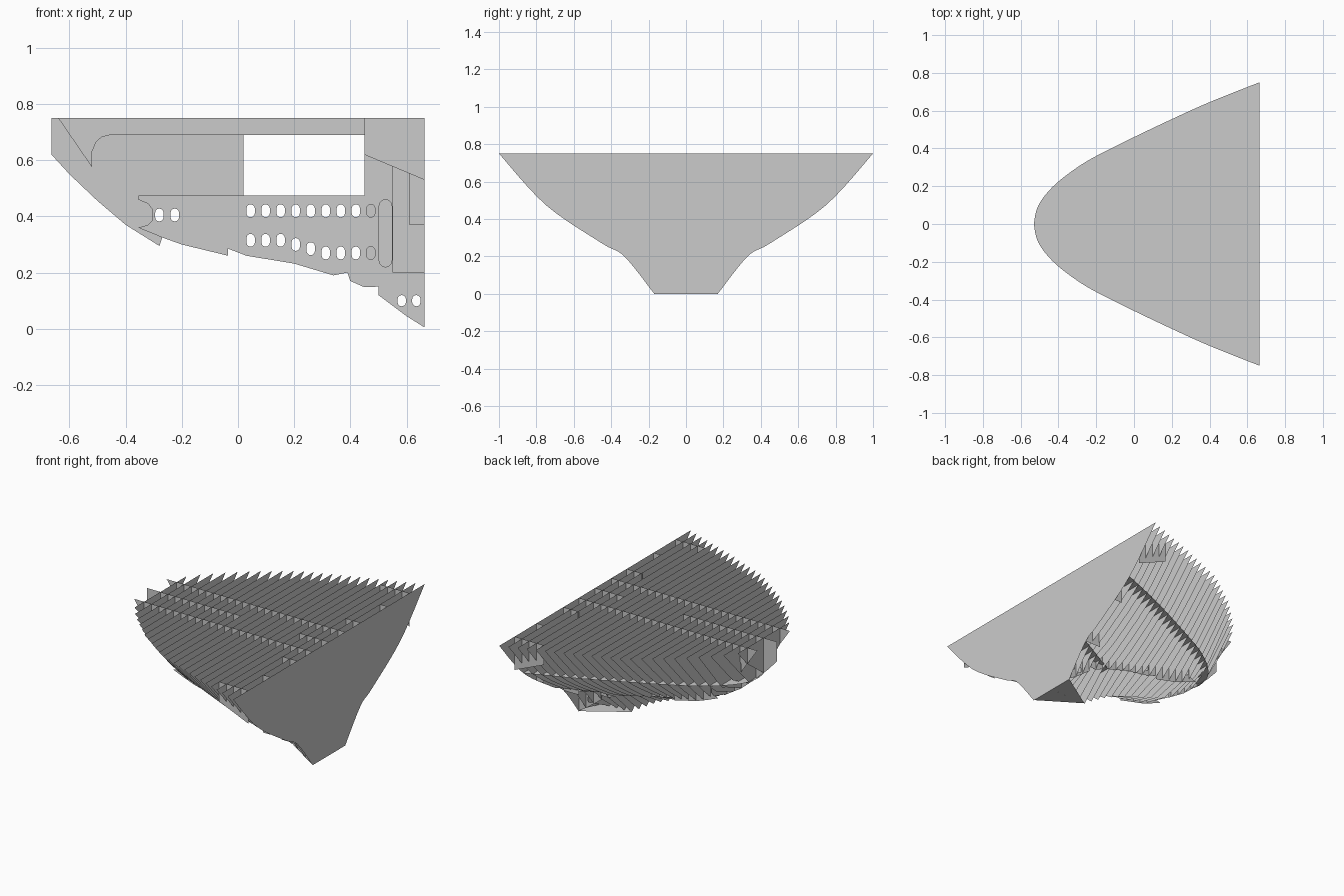
import bpy, bmesh, math

if "Cube" in bpy.data.objects:
    bpy.data.objects.remove(bpy.data.objects["Cube"])

# hull lines: value against x, from bow to cut face
TOP = [(-.664, .13), (-.64, .17), (-.5, .36), (-.3, .55), (-.05, .73), (.3, .87), (.664, 1)]
DECK = [(-.53, 0), (-.52, .06), (-.5, .11), (-.46, .165), (-.4, .225), (-.3, .30), (-.2, .36),
        (0, .46), (.2, .555), (.4, .645), (.664, .75)]
LOW = [(.34, .16), (.45, .215), (.55, .27), (.664, .33)]
MID = [(.1, .23), (.3, .31), (.5, .385), (.664, .45)]
KEEL = [(-.664, .62), (-.6, .55), (-.5, .455), (-.4, .37), (-.28, .295), (-.1, .23),
        (0, .2), (.22, .11), (.4, 0), (.664, 0)]
BUTTOCK = [(-.64, .75), (-.52, .575), (-.4, .44), (-.27, .33), (-.2, .305), (-.03, .27),
           (.2, .23), (.34, .19), (.5, .13), (.6, .045), (.664, 0)]
HW = .17          # offset of the inner girders


def at(table, x):
    if x < table[0][0] - 1e-6:
        return None
    for (a, p), (b, q) in zip(table, table[1:]):
        if x <= b + 1e-6:
            return p + (q - p) * (x - a) / (b - a)
    return table[-1][1]


def spline(pts, n=6):
    p = [pts[0]] + pts + [pts[-1]]
    out = []
    for i in range(1, len(p) - 2):
        for k in range(n):
            t = k / n
            out.append(tuple(.5 * (2 * b + (c - a) * t + (2 * a - 5 * b + 4 * c - d) * t * t
                                   + (3 * b - a - 3 * c + d) * t ** 3)
                             for a, b, c, d in zip(*p[i - 1:i + 3])))
    return out + [pts[-1]]


def sheet(name, loops, place):
    """Flat sheet from an outer loop and hole loops, placed in 3D."""
    bm = bmesh.new()
    edges = []
    for loop in loops:
        vs = [bm.verts.new((u, v, 0)) for u, v in loop]
        edges += [bm.edges.new((vs[i - 1], vs[i])) for i in range(len(vs))]
    bmesh.ops.triangle_fill(bm, edges=edges, use_beauty=True, use_dissolve=False)
    for v in bm.verts:
        v.co = place(v.co.x, v.co.y)
    me = bpy.data.meshes.new(name)
    bm.to_mesh(me)
    bm.free()
    bpy.context.collection.objects.link(bpy.data.objects.new(name, me))


def slot(cx, cz, w=.03, h=.046):
    r = w / 2
    return [(cx + r * math.cos(a), cz + r * math.sin(a) + (h / 2 - r) * (1 if i < 7 else -1))
            for i, a in enumerate([math.pi * k / 6 for k in range(7)]
                                  + [math.pi * k / 6 for k in range(6, 13)])]


# transverse frames, the last one being the closed cut face
for k in range(24):
    x = .664 - .0535 * k
    zc = at(KEEL, x)
    pts = [(HW, at(BUTTOCK, x))]
    for table, z in ((LOW, .2), (MID, .27), (DECK, .475)):
        y = at(table, x)
        if y and abs(y - HW) > .025 and z > zc + .005:
            pts.append((y, z))
    pts = sorted(pts + [(at(TOP, x), .75)])
    if pts[0][0] < HW:
        half = [(0, zc)] + pts
    else:
        half = [(0, zc)] + spline(pts)
    outline = half + [(-y, z) for y, z in reversed(half[1:])]
    sheet("frame_%02d" % k, [outline], lambda u, v, x=x: (x, u, v))


# horizontal plates: main deck, lower deck, keel sole
def plate(name, half, z):
    other = [(x, -y) for x, y in reversed(half) if y > 0]
    sheet(name, [half + other], lambda u, v: (u, v, z))


plate("main_deck", spline(DECK, 4), .475)
plate("lower_deck", LOW, .2)
plate("keel_sole", [(.4, 0), (.664, HW)], .002)

# inner girders with lightening holes
inner = [(-.64, .75), (-.52, .575), (-.52, .63), (-.505, .665), (-.485, .683), (-.455, .69),
         (.45, .69), (.45, .475), (-.355, .475), (-.355, .46), (-.32, .445), (-.305, .425),
         (-.305, .385), (-.32, .37), (-.355, .36), (-.27, .325), (-.2, .30), (-.035, .26),
         (-.035, .285), (.03, .26), (.2, .232), (.34, .19), (.39, .2), (.4, .17), (.45, .148),
         (.5, .15), (.5, .12), (.6, .045), (.664, .005), (.664, .75)]
low_z = [.315, .315, .315, .30, .285, .27, .27, .27, .27]
holes = [slot(.045 + .0535 * i, .42) for i in range(9)]
holes += [slot(.045 + .0535 * i, z) for i, z in enumerate(low_z)]
holes += [slot(.583, .10, .03, .04), slot(.635, .10, .03, .04), slot(-.28, .405),
          slot(-.225, .405), slot(.525, .34, .045, .24)]
# outboard short girders: offset and outline
outer = {
    "mid_girder": (.33, [(.55, .2), (.664, .2), (.664, .75), (.55, .75)]),
    "side_girder": (.61, [(.61, .37), (.664, .37), (.664, .75), (.61, .75)]),
    "wing_girder": (.84, [(.45, .62), (.664, .53), (.664, .75), (.45, .75)]),
}
for s, side in ((1, "left"), (-1, "right")):
    sheet("inner_girder_" + side, [inner] + holes, lambda u, v: (u, s * HW, v))
    for name, (y, loop) in outer.items():
        sheet(name + "_" + side, [loop], lambda u, v: (u, s * y, v))

# centre girder in two lengths
bow = [(x, z) for x, z in KEEL if x < -.27]
sheet("centre_girder_bow",
      [[(-.664, .75)] + bow + [(-.27, .325), (-.3, .385), (-.3, .43), (-.355, .475),
                               (.02, .475), (.02, .75)]], lambda u, v: (u, 0, v))
sheet("centre_girder_aft",
      [[(.45, .75), (.45, .19), (.48, .18), (.5, .15), (.5, .2), (.664, .2), (.664, .75)]],
      lambda u, v: (u, 0, v))
